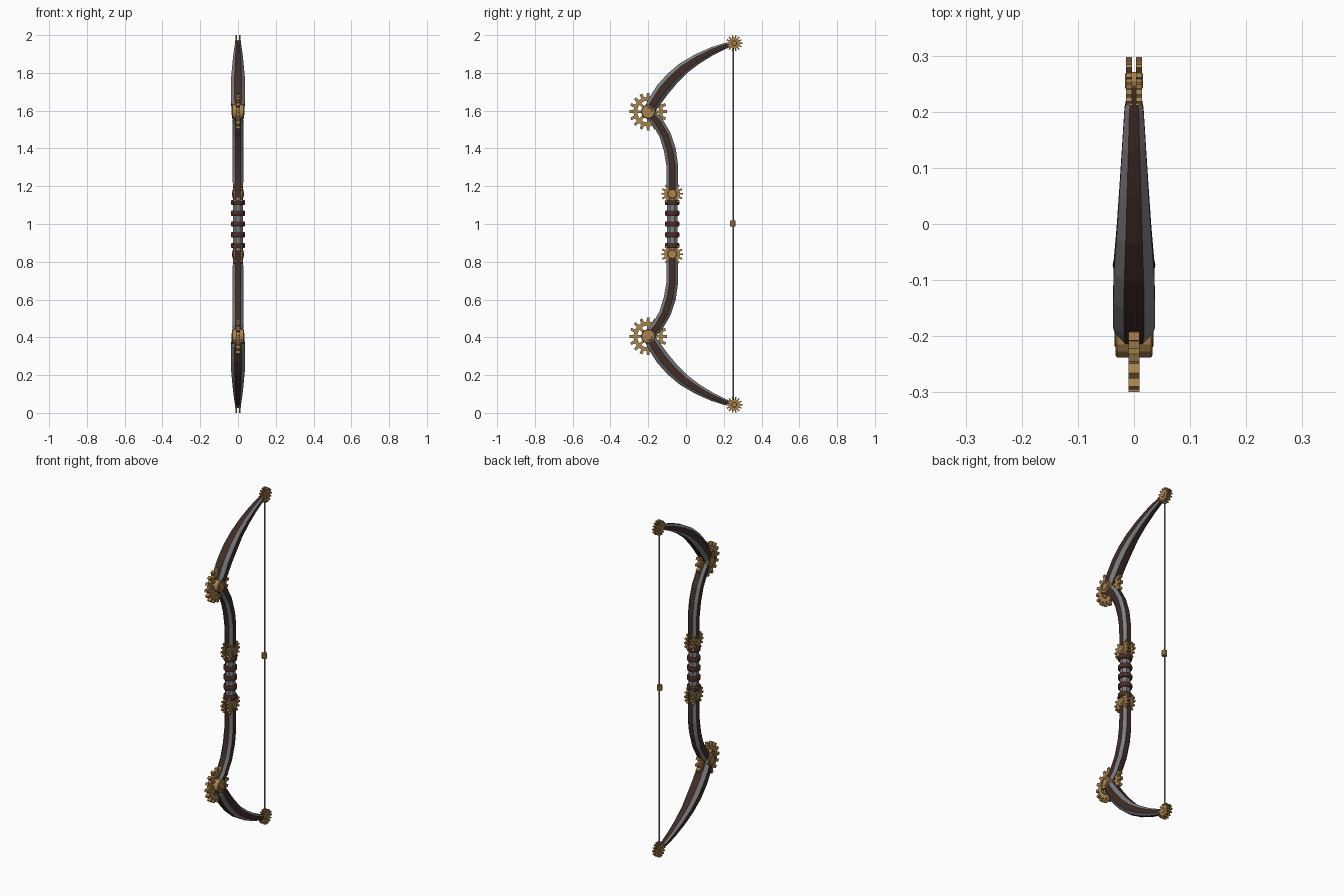
import bpy, bmesh, math
from mathutils import Vector, Matrix

if "Cube" in bpy.data.objects:
    bpy.data.objects.remove(bpy.data.objects["Cube"])


def mat(name, rgb):
    m = bpy.data.materials.new(name)
    m.diffuse_color = (*rgb, 1)
    m.use_nodes = True
    m.node_tree.nodes["Principled BSDF"].inputs["Base Color"].default_value = m.diffuse_color
    return m


WOOD = mat("dark wood", (0.055, 0.026, 0.020))
STEEL = mat("grey steel", (0.20, 0.21, 0.22))
BRASS = mat("brass", (0.40, 0.23, 0.075))
LEATHER = mat("red brown leather", (0.075, 0.025, 0.020))
CORD = mat("string grey", (0.22, 0.22, 0.21))


def finish(name, bm, *mats):
    bmesh.ops.recalc_face_normals(bm, faces=bm.faces[:])
    me = bpy.data.meshes.new(name)
    bm.to_mesh(me)
    bm.free()
    for m in mats:
        me.materials.append(m)
    ob = bpy.data.objects.new(name, me)
    bpy.context.collection.objects.link(ob)
    return ob


# Chamfered eight-sided section; flats are wood, chamfers are steel
C = 0.48
OCT = [(1, C), (C, 1), (-C, 1), (-1, C), (-1, -C), (-C, -1), (C, -1), (1, -C)]


def limb(name, pts, s, flat=0):
    """pts: (y, height above the middle, half width in x, half depth)"""
    bm = bmesh.new()
    rings = []
    for i, (y, z, hx, hd) in enumerate(pts):
        a, b = pts[max(i - 1, 0)], pts[min(i + 1, len(pts) - 1)]
        t = Vector((b[0] - a[0], b[1] - a[1])).normalized()
        rings.append([bm.verts.new((u * hx, y - t.y * v * hd, 1 + s * (z + t.x * v * hd)))
                      for u, v in OCT])
    for r, q in zip(rings, rings[1:]):
        for k in range(8):
            f = bm.faces.new((r[k], r[(k + 1) % 8], q[(k + 1) % 8], q[k]))
            f.material_index = 0 if k % 2 else 1
    for r in (rings[0], rings[-1]):
        bm.faces.new(r).material_index = 1
    return finish(name, bm, WOOD, STEEL)


def gear(name, x, y, z, r_out, r_root, r_in, teeth, thick):
    """Toothed ring whose axle runs along x"""
    bm = bmesh.new()
    loops = []
    n = teeth * 4
    for side in (-1, 1):
        outer, inner = [], []
        for i in range(n):
            k = i % 4
            a = 2 * math.pi * (i // 4 + (-0.27, -0.19, 0.19, 0.27)[k]) / teeth
            r = r_out if k in (1, 2) else r_root
            px = x + side * thick / 2
            outer.append(bm.verts.new((px, y + r * math.cos(a), z + r * math.sin(a))))
            inner.append(bm.verts.new((px, y + r_in * math.cos(a), z + r_in * math.sin(a))))
        loops.append((outer, inner))
    (o0, i0), (o1, i1) = loops
    for k in range(n):
        j = (k + 1) % n
        for p, q in ((o0, o1), (o1, i1), (i1, i0), (i0, o0)):
            bm.faces.new((p[k], p[j], q[j], q[k]))
    return finish(name, bm, BRASS)


def axle(name, y, z, steps, m=BRASS, sides=16):
    """Turned pin along x, symmetric; steps: (x, radius) from the middle out"""
    prof = [(-x, r) for x, r in reversed(steps)] + list(steps)
    bm = bmesh.new()
    rings = []
    for x, r in prof:
        rings.append([bm.verts.new((x, y + r * math.cos(2 * math.pi * k / sides),
                                    z + r * math.sin(2 * math.pi * k / sides)))
                      for k in range(sides)])
    for p, q in zip(rings, rings[1:]):
        for k in range(sides):
            j = (k + 1) % sides
            bm.faces.new((p[k], p[j], q[j], q[k]))
    bm.faces.new(rings[0])
    bm.faces.new(rings[-1])
    return finish(name, bm, m)


def rod(name, y, z0, z1, r, sides, m):
    bm = bmesh.new()
    bmesh.ops.create_cone(bm, cap_ends=True, segments=sides, radius1=r, radius2=r, depth=z1 - z0,
                          matrix=Matrix.Translation((0, y, (z0 + z1) / 2))
                          @ Matrix.Rotation(math.pi / sides, 4, 'Z'))
    return finish(name, bm, m)


INNER = [(-0.073, 0.14, 0.027, 0.030), (-0.072, 0.24, 0.028, 0.030), (-0.073, 0.31, 0.029, 0.031),
         (-0.085, 0.39, 0.029, 0.032), (-0.110, 0.47, 0.029, 0.031), (-0.150, 0.54, 0.028, 0.030),
         (-0.200, 0.595, 0.026, 0.027)]
OUTER = [(-0.205, 0.585, 0.027, 0.027), (-0.172, 0.640, 0.037, 0.034), (-0.125, 0.710, 0.037, 0.037),
         (-0.075, 0.768, 0.036, 0.036), (-0.015, 0.824, 0.031, 0.032), (0.060, 0.874, 0.026, 0.027),
         (0.140, 0.916, 0.021, 0.021), (0.205, 0.942, 0.017, 0.016), (0.252, 0.957, 0.008, 0.011)]

for s, side in ((1, "upper"), (-1, "lower")):
    limb(side + "_inner_limb", INNER, s)
    limb(side + "_outer_limb", OUTER, s)

    # Large joint gear with spokes and a stepped hub
    y, z = -0.2, 1 + s * 0.595
    gear(side + "_joint_gear", 0, y, z, 0.1, 0.078, 0.058, 16, 0.02)
    bm = bmesh.new()
    for k in range(8):
        bmesh.ops.create_cube(bm, size=1, matrix=Matrix.Translation((0, y, z))
                              @ Matrix.Rotation(k * math.pi / 4, 4, 'X')
                              @ Matrix.Translation((0, 0.045, 0))
                              @ Matrix.Diagonal((0.014, 0.04, 0.014, 1)))
    finish(side + "_gear_spokes", bm, BRASS)
    axle(side + "_joint_hub", y, z, [(0.024, 0.038), (0.030, 0.038), (0.033, 0.034),
                                     (0.033, 0.025), (0.030, 0.025), (0.030, 0.019),
                                     (0.034, 0.019), (0.035, 0.015)])

    # Paired gears at the ends of the grip
    y, z = -0.073, 1 + s * 0.16
    for x in (-0.018, 0.018):
        gear(side + "_grip_gear", x, y, z, 0.058, 0.042, 0.020, 14, 0.012)
    axle(side + "_grip_axle", y, z, [(0.026, 0.026), (0.029, 0.022), (0.029, 0.012),
                                     (0.031, 0.012)])

    # Paired tip gears holding the string
    y, z = 0.255, 1 + s * 0.957
    for x in (-0.009, 0.009):
        gear(side + "_tip_gear", x, y, z, 0.043, 0.029, 0.010, 14, 0.010)
    axle(side + "_tip_axle", y, z, [(0.013, 0.016), (0.016, 0.012)], sides=12)

# Grip core and leather wraps
rod("grip_core", -0.073, 0.84, 1.16, 0.029, 8, STEEL)
for k in range(-2, 3):
    bm = bmesh.new()
    prof = [(0.026, -0.014), (0.034, -0.014), (0.038, -0.008), (0.038, 0.008),
            (0.034, 0.014), (0.026, 0.014)]
    rings = [[bm.verts.new((r * math.cos(a * math.pi / 8), -0.073 + r * math.sin(a * math.pi / 8),
                            1 + k * 0.057 + h)) for a in range(16)] for r, h in prof]
    for p, q in zip(rings, rings[1:] + rings[:1]):
        for a in range(16):
            b = (a + 1) % 16
            bm.faces.new((p[a], p[b], q[b], q[a]))
    finish("grip_wrap", bm, LEATHER)

# String with its nocking bead
rod("string", 0.251, 0.045, 1.955, 0.004, 8, CORD)
rod("nocking_bead", 0.248, 0.988, 1.018, 0.015, 8, BRASS)
